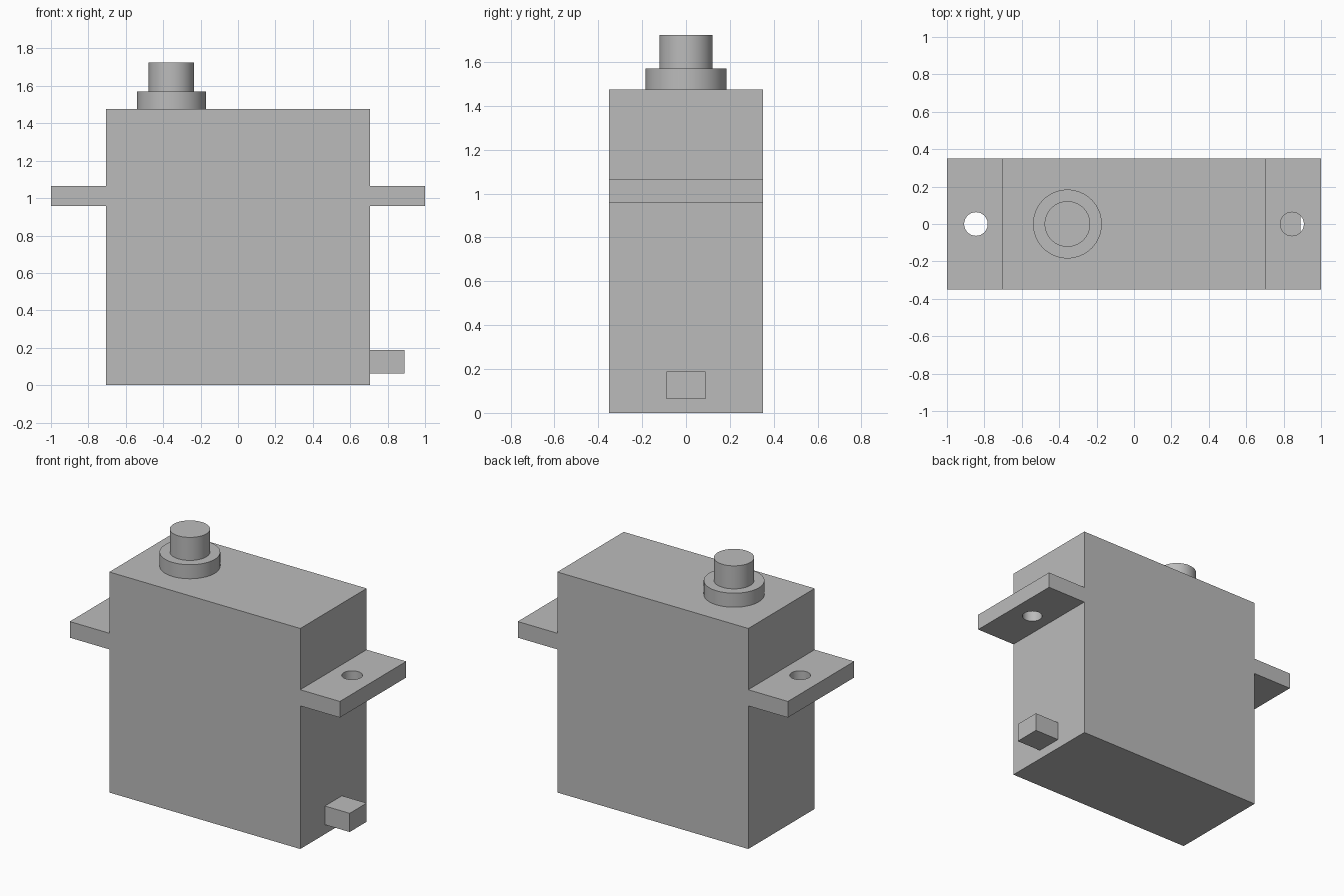
import bpy
import math

default_cube = bpy.data.objects.get("Cube")
if default_cube:
    bpy.data.objects.remove(default_cube, do_unlink=True)

# Single grey plastic
GREY = (0.5, 0.5, 0.5, 1)
grey = bpy.data.materials.new("grey_plastic")
grey.use_nodes = True
grey.diffuse_color = GREY
for node in grey.node_tree.nodes:
    if node.type == 'BSDF_PRINCIPLED':
        node.inputs["Base Color"].default_value = GREY


def finish(name):
    obj = bpy.context.object
    obj.name = name
    obj.data.materials.append(grey)
    return obj


def box(name, x0, x1, half_y, z0, z1):
    bpy.ops.mesh.primitive_cube_add(size=1, location=((x0 + x1) / 2, 0, (z0 + z1) / 2))
    bpy.context.object.scale = (x1 - x0, half_y * 2, z1 - z0)
    bpy.ops.object.transform_apply(location=False, rotation=False, scale=True)
    return finish(name)


def cylinder(name, x, radius, z0, z1):
    bpy.ops.mesh.primitive_cylinder_add(vertices=64, radius=radius, depth=z1 - z0,
                                        location=(x, 0, (z0 + z1) / 2))
    bpy.ops.object.shade_smooth_by_angle(angle=math.radians(30))
    return finish(name)


BODY_X, BODY_Y, BODY_TOP = 0.707, 0.351, 1.476
TAB_Z0, TAB_Z1 = 0.958, 1.066
SHAFT_X = -0.356

# Main case
box("case", -BODY_X, BODY_X, BODY_Y, 0, BODY_TOP)

# Mounting tabs, each with a screw hole
for side, name in ((-1, "right"), (1, "left")):
    x0, x1 = sorted((side * BODY_X, side))
    tab = box(name + "_mounting_tab", x0, x1, BODY_Y, TAB_Z0, TAB_Z1)
    cutter = cylinder(name + "_hole_cutter", side * 0.845, 0.063, TAB_Z0 - 0.1, TAB_Z1 + 0.1)
    cutter.hide_render = True
    hole = tab.modifiers.new("screw_hole", 'BOOLEAN')
    hole.operation = 'DIFFERENCE'
    hole.solver = 'EXACT'
    hole.object = cutter
    bpy.ops.object.select_all(action='DESELECT')
    tab.select_set(True)
    bpy.context.view_layer.objects.active = tab
    bpy.ops.object.modifier_apply(modifier=hole.name)
    bpy.data.objects.remove(cutter, do_unlink=True)
    bpy.ops.object.shade_smooth_by_angle(angle=math.radians(30))

# Output shaft with its collar
cylinder("shaft_collar", SHAFT_X, 0.184, BODY_TOP, 1.57)
cylinder("output_shaft", SHAFT_X, 0.122, 1.57, 1.724)

# Cable outlet
box("cable_outlet", BODY_X, 0.89, 0.09, 0.063, 0.188)
